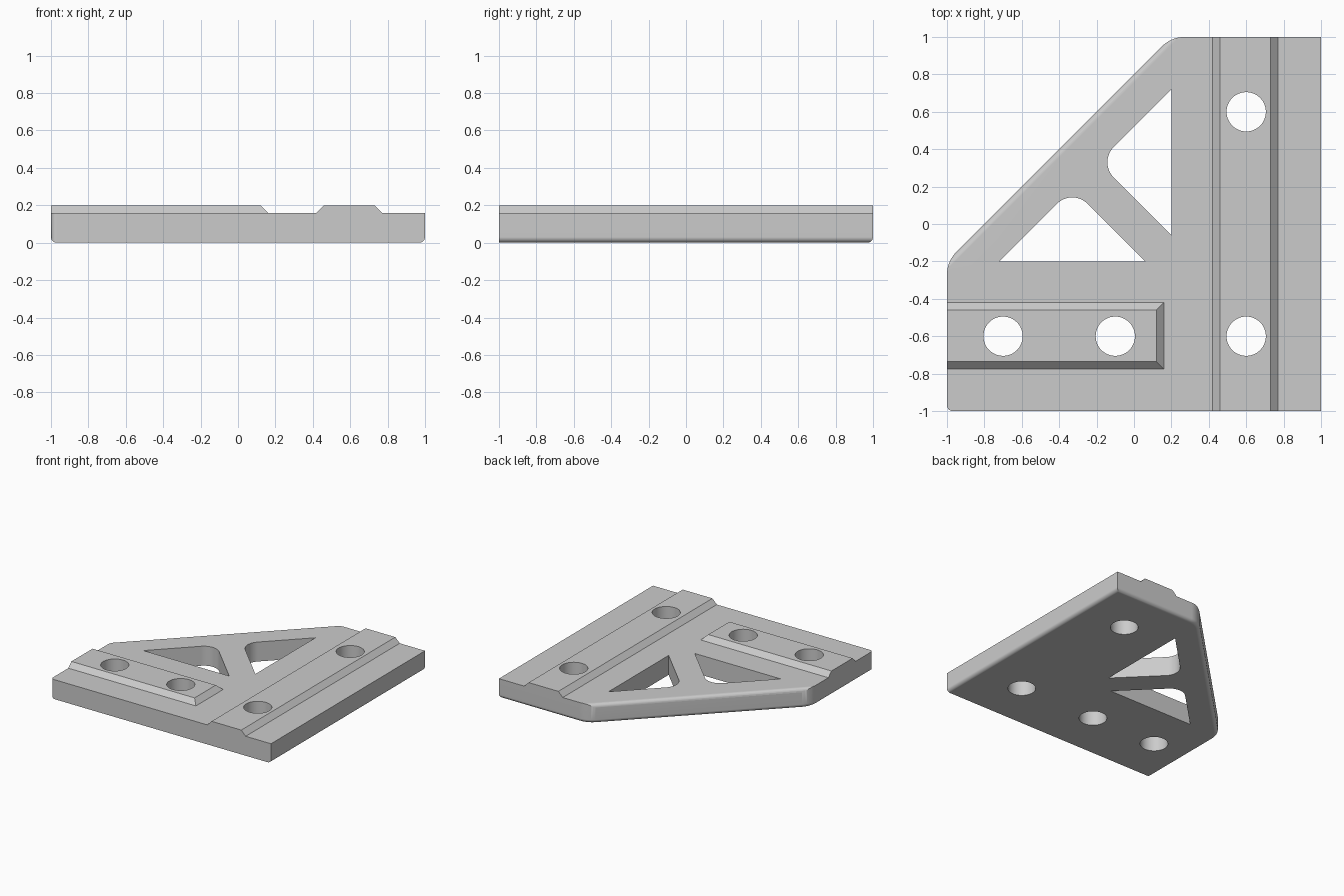
import bpy, bmesh, math
from mathutils import Vector, Matrix

if "Cube" in bpy.data.objects:
    bpy.data.objects.remove(bpy.data.objects["Cube"], do_unlink=True)

PLATE, TOP, EDGE = 0.16, 0.2, 0.03


def rounded(corners, steps=10):
    """Outline from (x, y, radius) corners listed counter-clockwise."""
    points = []
    for i, (x, y, r) in enumerate(corners):
        p = Vector((x, y))
        if not r:
            points.append(p)
            continue
        a = (Vector(corners[i - 1][:2]) - p).normalized()
        b = (Vector(corners[(i + 1) % len(corners)][:2]) - p).normalized()
        half = a.angle(b) / 2
        centre = p + (a + b).normalized() * r / math.sin(half)
        start = p + a * r / math.tan(half) - centre
        for k in range(steps + 1):
            turn = Matrix.Rotation((math.pi - 2 * half) * k / steps, 2)
            points.append(centre + turn @ start)
    return points


def finish(name, bm):
    bmesh.ops.recalc_face_normals(bm, faces=bm.faces)
    mesh = bpy.data.meshes.new(name)
    bm.to_mesh(mesh)
    bm.free()
    obj = bpy.data.objects.new(name, mesh)
    bpy.context.collection.objects.link(obj)
    return obj


def prism(outline, low, high):
    bm = bmesh.new()
    base = bm.faces.new([bm.verts.new((p[0], p[1], low)) for p in outline])
    grown = bmesh.ops.extrude_face_region(bm, geom=[base], use_keep_orig=True)
    verts = [g for g in grown["geom"] if isinstance(g, bmesh.types.BMVert)]
    bmesh.ops.translate(bm, verts=verts, vec=(0, 0, high - low))
    return bm


def rail(name, x0, x1, y0, y1, slopes):
    """Raised rail; slopes gives the top inset on the x0, x1, y0, y1 sides."""
    bm = prism([(x0, y0), (x1, y0), (x1, y1), (x0, y1)], PLATE, TOP)
    for v in bm.verts:
        if v.co.z > PLATE + 0.01:
            v.co.x += slopes[0] if v.co.x < (x0 + x1) / 2 else -slopes[1]
            v.co.y += slopes[2] if v.co.y < (y0 + y1) / 2 else -slopes[3]
    return finish(name, bm)


def combine(target, tool, operation):
    mod = target.modifiers.new("combine", "BOOLEAN")
    mod.operation, mod.solver, mod.object = operation, "EXACT", tool
    bpy.context.view_layer.objects.active = target
    bpy.ops.object.modifier_apply(modifier=mod.name)
    bpy.data.objects.remove(tool, do_unlink=True)


# Base plate, with rounded underside edges except along the front
bm = prism(rounded([(-1, -1, 0), (1, -1, 0), (1, 1, 0),
                    (0.2, 1, 0.17), (-1, -0.2, 0.17)]), 0, PLATE)
edges = []
for e in bm.edges:
    a, b = (v.co for v in e.verts)
    underside = max(a.z, b.z) < 0.01 and max(a.y, b.y) > -0.99
    corner = max(a.x, b.x) < -0.99 and max(a.y, b.y) < -0.99
    if underside or corner:
        edges.append(e)
bmesh.ops.bevel(bm, geom=edges, offset=EDGE, segments=4, profile=0.5,
                affect="EDGES", clamp_overlap=True)
plate = finish("corner_plate", bm)

# Rounded upper edge along the diagonal side
arc = [(EDGE * (math.cos(t) - 1), EDGE * (math.sin(t) - 1))
       for t in (math.pi / 2 * k / 4 for k in range(5))]
cutter = finish("edge_cutter", prism(
    arc + [(-EDGE, EDGE), (EDGE, EDGE), (EDGE, -EDGE)], -0.9, 0.9))
s = math.sqrt(0.5)
cutter.data.transform(Matrix(((-s, 0, s, -0.4), (s, 0, s, 0.4),
                              (0, 1, 0, PLATE), (0, 0, 0, 1))))
combine(plate, cutter, "DIFFERENCE")

# Raised rails
slope = 0.04
combine(plate, rail("long_rail", 0.42, 0.77, -1, 1, (slope, slope, 0, 0)), "UNION")
combine(plate, rail("short_rail", -1, 0.16, -0.775, -0.42,
                    (0, slope, slope, slope)), "UNION")

# Two triangular windows, mirrored across the diagonal
window = rounded([(-0.72, -0.2, 0), (0.06, -0.2, 0), (-0.33, 0.19, 0.115)])
mirrored = [(-p[1], -p[0]) for p in reversed(window)]
outlines = [window, mirrored]

# Bolt holes
for cx, cy in ((0.6, 0.6), (0.6, -0.6), (-0.1, -0.6), (-0.7, -0.6)):
    outlines.append([(cx + 0.105 * math.cos(math.tau * k / 48),
                      cy + 0.105 * math.sin(math.tau * k / 48)) for k in range(48)])
for outline in outlines:
    combine(plate, finish("hole_cutter", prism(outline, -0.1, 0.3)), "DIFFERENCE")

# Colour and shading
grey = bpy.data.materials.new("light_grey")
grey.use_nodes = True
colour = (0.6, 0.6, 0.6, 1)
grey.diffuse_color = colour
grey.node_tree.nodes["Principled BSDF"].inputs["Base Color"].default_value = colour
plate.data.materials.clear()
plate.data.materials.append(grey)
bpy.ops.object.select_all(action="DESELECT")
plate.select_set(True)
bpy.context.view_layer.objects.active = plate
bpy.ops.object.shade_smooth_by_angle(angle=math.radians(30))
normals = plate.modifiers.new("flat_face_normals", "WEIGHTED_NORMAL")
normals.keep_sharp = True
